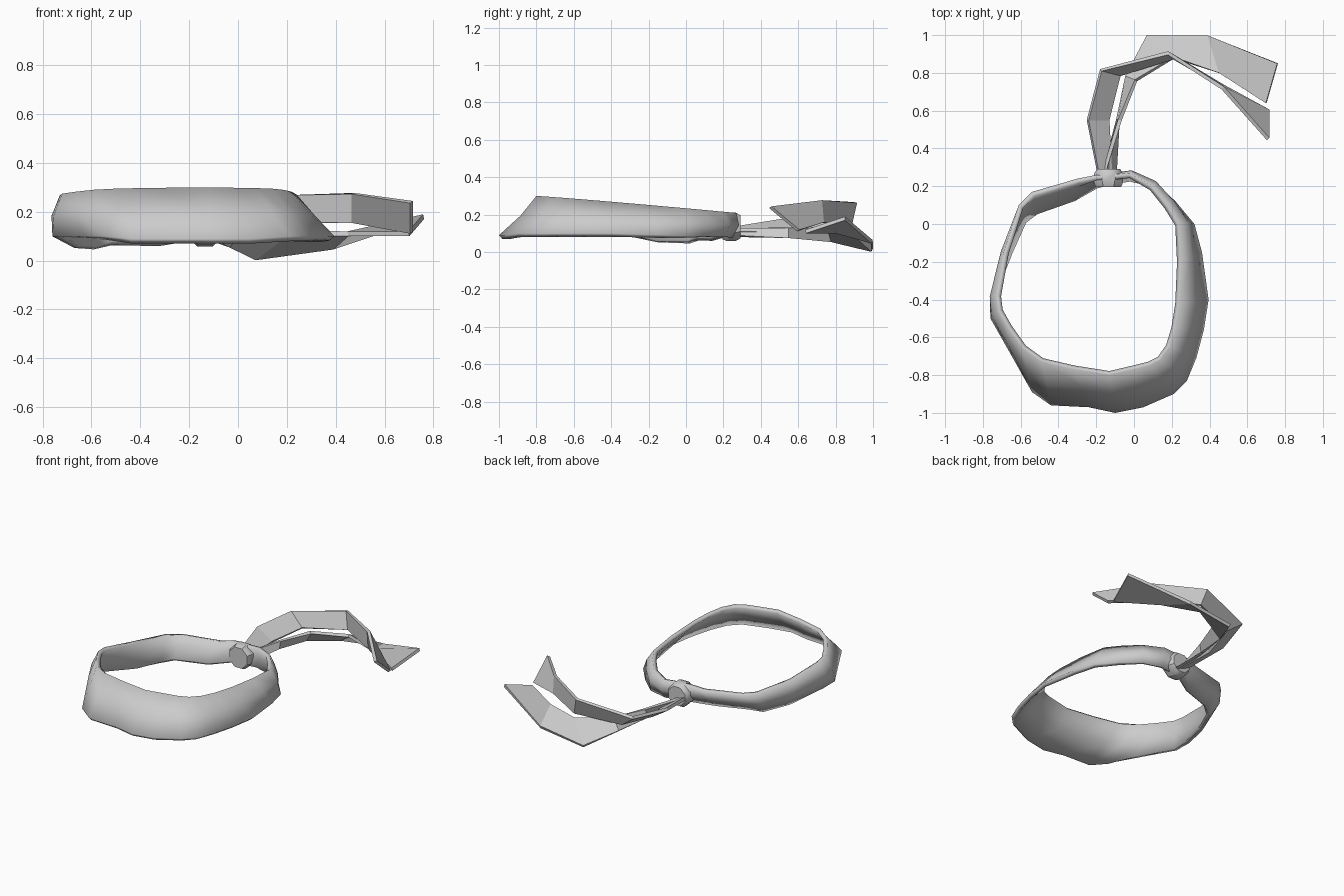
import bpy
import math
from mathutils import Vector

cube = bpy.data.objects.get("Cube")
if cube:
    bpy.data.objects.remove(cube, do_unlink=True)

cloth = bpy.data.materials.new("grey_cloth")
cloth.use_nodes = True
cloth.diffuse_color = (0.6, 0.6, 0.6, 1)
cloth.node_tree.nodes["Principled BSDF"].inputs["Base Color"].default_value = (0.6, 0.6, 0.6, 1)


def ribbon(name, rows, closed=False, thickness=0.02, offset=0.0, angle=None):
    """Strip of cloth: each row holds the points across the strip at one station."""
    across = len(rows[0])
    count = len(rows)
    verts = [point for row in rows for point in row]
    faces = []
    for i in range(count if closed else count - 1):
        j = (i + 1) % count
        for k in range(across - 1):
            faces.append((i * across + k, i * across + k + 1,
                          j * across + k + 1, j * across + k))
    mesh = bpy.data.meshes.new(name)
    mesh.from_pydata(verts, [], faces)
    mesh.materials.append(cloth)
    obj = bpy.data.objects.new(name, mesh)
    bpy.context.collection.objects.link(obj)
    if thickness:
        solid = obj.modifiers.new("thickness", "SOLIDIFY")
        solid.thickness = thickness
        solid.offset = offset
    if angle:
        bpy.ops.object.select_all(action="DESELECT")
        obj.select_set(True)
        bpy.context.view_layer.objects.active = obj
        bpy.ops.object.shade_smooth_by_angle(angle=math.radians(angle))
    return obj


# Headband: top edge x, y and bottom edge x, y around the head
outline = [
    (-.13, .26, -.13, .23), (-.02, .27, -.02, .25), (.1, .2, .11, .22),
    (.18, .1, .22, .12), (.24, .0, .32, .0), (.25, -.2, .36, -.15),
    (.24, -.42, .395, -.4), (.22, -.55, .37, -.56), (.19, -.65, .33, -.71),
    (.14, -.72, .28, -.83), (.08, -.75, .21, -.9), (-.0, -.77, .05, -.97),
    (-.13, -.8, -.1, -1.0), (-.32, -.77, -.24, -.97), (-.49, -.73, -.44, -.96),
    (-.59, -.66, -.54, -.89), (-.67, -.55, -.63, -.73), (-.72, -.46, -.76, -.5),
    (-.73, -.38, -.76, -.38), (-.69, -.15, -.67, -.15), (-.61, .1, -.59, .02),
    (-.54, .17, -.52, .07), (-.3, .24, -.32, .14), (-.2, .26, -.2, .21),
]


def band_row(tx, ty, bx, by):
    # The band is tall at the front and narrows towards the knot
    top = Vector((tx, ty, 0.3 - 0.09 * max(0, (ty + 0.8) / 1.06) ** 1.1))
    low = 0.1 - 0.02 * max(0, by + 0.4) / 0.6
    if by < -0.92:
        low -= 0.01
    if bx < -0.25 and by > -0.3:
        low -= 0.04 if bx < -0.55 else 0.022
        top.z -= 0.02
    bottom = Vector((bx, by, low))
    outward = Vector((tx + 0.19, ty + 0.28, 0)).normalized()
    flare = (bottom - top).dot(outward)
    middle = top.lerp(bottom, 0.5) + outward * (0.025 - 0.2 * max(0, flare))
    return bottom, middle, top


ribbon("headband", [band_row(*p) for p in outline], closed=True,
       thickness=0.028, offset=-1.0, angle=50)

# Knot: short octagonal barrel lying front to back, with closed ends
knot_rows = []
for y, radius in ((.195, .0), (.195, .072), (.22, .083), (.265, .083), (.292, .066), (.292, .0)):
    ring = []
    for i in range(9):
        a = -math.tau * (i + 0.5) / 8
        ring.append((-.135 + radius * math.cos(a), y, .135 + radius * math.sin(a)))
    knot_rows.append(ring)
ribbon("knot", knot_rows, thickness=0, angle=40)

# Upper tail: lies slanted, then twists upright, arches over and drops forward
ribbon("upper_tail", [
    ((-.19, .27, .13), (-.12, .27, .1)),
    ((-.245, .55, .175), (-.135, .55, .105)),
    ((-.175, .815, .2), (-.075, .79, .125)),
    ((.18, .905, .265), (.21, .88, .155)),
    ((.47, .72, .275), (.47, .73, .157)),
    ((.71, .45, .24), (.71, .6, .115)),
])

# Lower tail: starts narrow, hangs lower and spreads out flat
ribbon("lower_tail", [
    ((-.16, .27, .125), (-.1, .27, .085)),
    ((-.075, .55, .13), (-.085, .55, .075)),
    ((.01, .76, .13), (-.04, .78, .06)),
    ((.21, .88, .115), (.07, .995, .01)),
    ((.45, .8, .11), (.39, .995, .055)),
    ((.7, .64, .11), (.76, .85, .18)),
])
